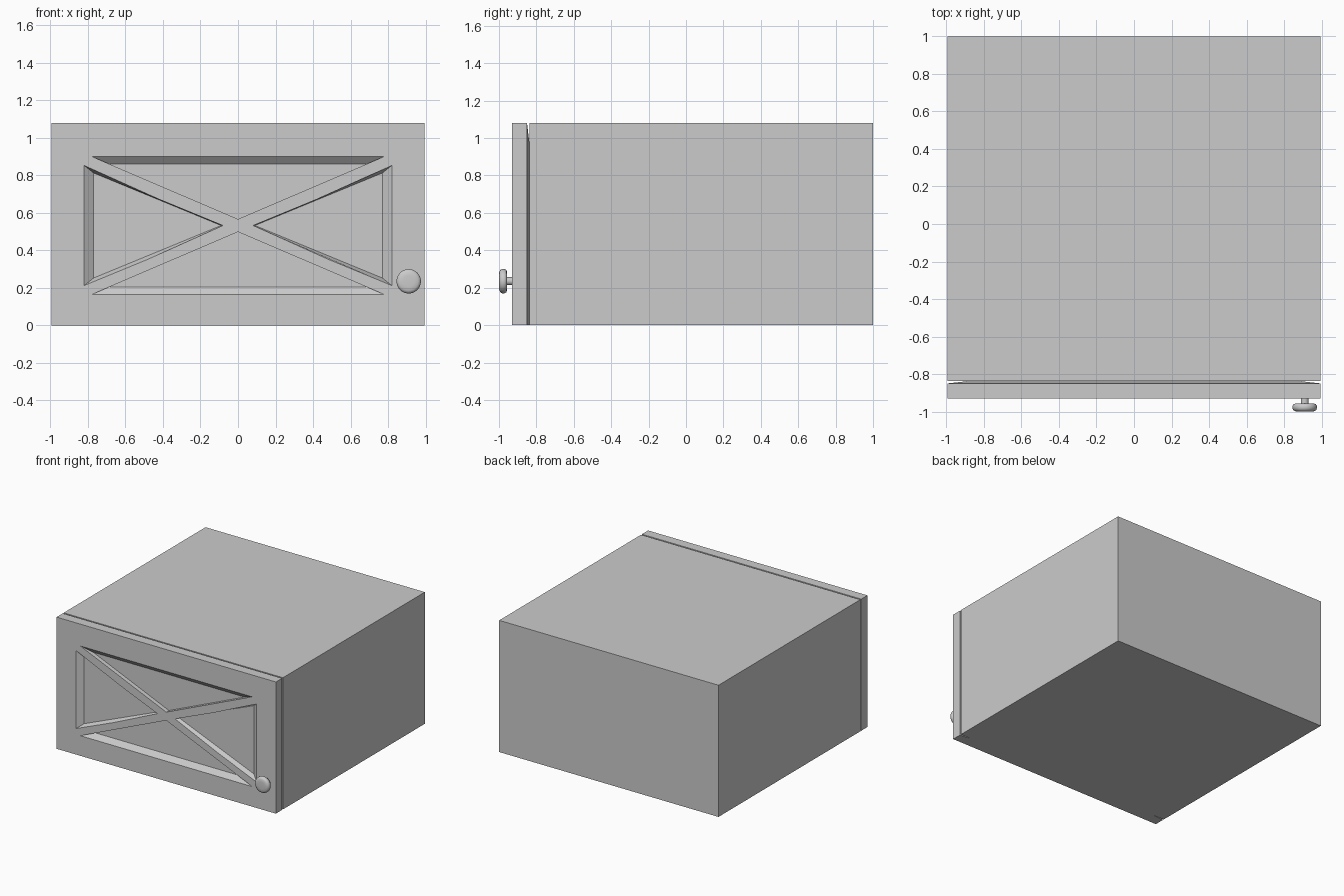
import bpy, bmesh, math
from mathutils import Vector

if "Cube" in bpy.data.objects:
    bpy.data.objects.remove(bpy.data.objects["Cube"])

HALF, TOP = 0.995, 1.08
FRONT, DOOR_BACK, BODY_FRONT, DEPTH = -0.93, -0.85, -0.838, 0.035


def mesh_object(name, bm):
    bmesh.ops.recalc_face_normals(bm, faces=bm.faces)
    me = bpy.data.meshes.new(name)
    bm.to_mesh(me)
    bm.free()
    ob = bpy.data.objects.new(name, me)
    bpy.context.collection.objects.link(ob)
    return ob


def loft(name, rings):
    """Skin (y, [(x, z), ...]) outlines along y and cap both ends."""
    bm = bmesh.new()
    loops = [[bm.verts.new((x, y, z)) for x, z in pts] for y, pts in rings]
    for a, b in zip(loops, loops[1:]):
        n = len(a)
        for i in range(n):
            bm.faces.new((a[i], a[(i + 1) % n], b[(i + 1) % n], b[i]))
    bm.faces.new(loops[0])
    bm.faces.new(loops[-1])
    return mesh_object(name, bm)


def rect(x, z0, z1):
    return [(-x, z0), (x, z0), (x, z1), (-x, z1)]


# Cabinet body
loft("cabinet_body", [(BODY_FRONT, rect(HALF, 0, TOP)), (1.0, rect(HALF, 0, TOP))])

# Door slab with a back that tapers in towards the body
full = rect(HALF, 0, TOP)
door = loft("door", [(FRONT, full), (DOOR_BACK, full),
                     (BODY_FRONT, rect(0.89, 0, 0.98))])

# Triangular recesses that leave a raised X; outer edges slope inwards
MID = 0.5325
upper = ([(-0.78, 0.368), (0.78, 0.368), (0, 0.034)],
         [(-0.687, 0.328), (0.687, 0.328), (0, 0.034)])
side = ([(0.82, 0.32), (0.82, -0.32), (0.08, 0)],
        [(0.77, 0.28), (0.77, -0.28), (0.09, 0)])


def recess(name, shape, sx, sz):
    outer, inner = ([(x * sx, MID + z * sz) for x, z in pts] for pts in shape)
    # carry the slope on past the door face for a clean cut
    above = [(2 * o[0] - i[0], 2 * o[1] - i[1]) for o, i in zip(outer, inner)]
    cutter = loft(name, [(FRONT - DEPTH, above), (FRONT + DEPTH, inner)])
    cutter.hide_render = True
    cutter.hide_set(True)
    mod = door.modifiers.new(name, 'BOOLEAN')
    mod.operation, mod.solver, mod.object = 'DIFFERENCE', 'EXACT', cutter
    return cutter


cutters = [recess("recess_upper", upper, 1, 1), recess("recess_lower", upper, 1, -1),
           recess("recess_right", side, 1, 1), recess("recess_left", side, -1, 1)]
bpy.context.view_layer.update()
cut_mesh = bpy.data.meshes.new_from_object(
    door.evaluated_get(bpy.context.evaluated_depsgraph_get()))
door.modifiers.clear()
door.data = cut_mesh
for c in cutters:
    bpy.data.objects.remove(c)

# Turned knob with a short stem
profile = [(0.021, -0.925), (0.021, -0.958), (0.05, -0.957), (0.06, -0.961),
           (0.065, -0.97), (0.065, -0.982), (0.061, -0.992), (0.05, -0.998), (0.03, -1.0)]
SIDES = 32
ring = [2 * math.pi * i / SIDES for i in range(SIDES)]
knob = loft("knob", [(y, [(0.91 + r * math.cos(a), 0.235 + r * math.sin(a)) for a in ring])
                     for r, y in profile])
bpy.context.view_layer.objects.active = knob
knob.select_set(True)
bpy.ops.object.shade_smooth_by_angle(angle=math.radians(40))
